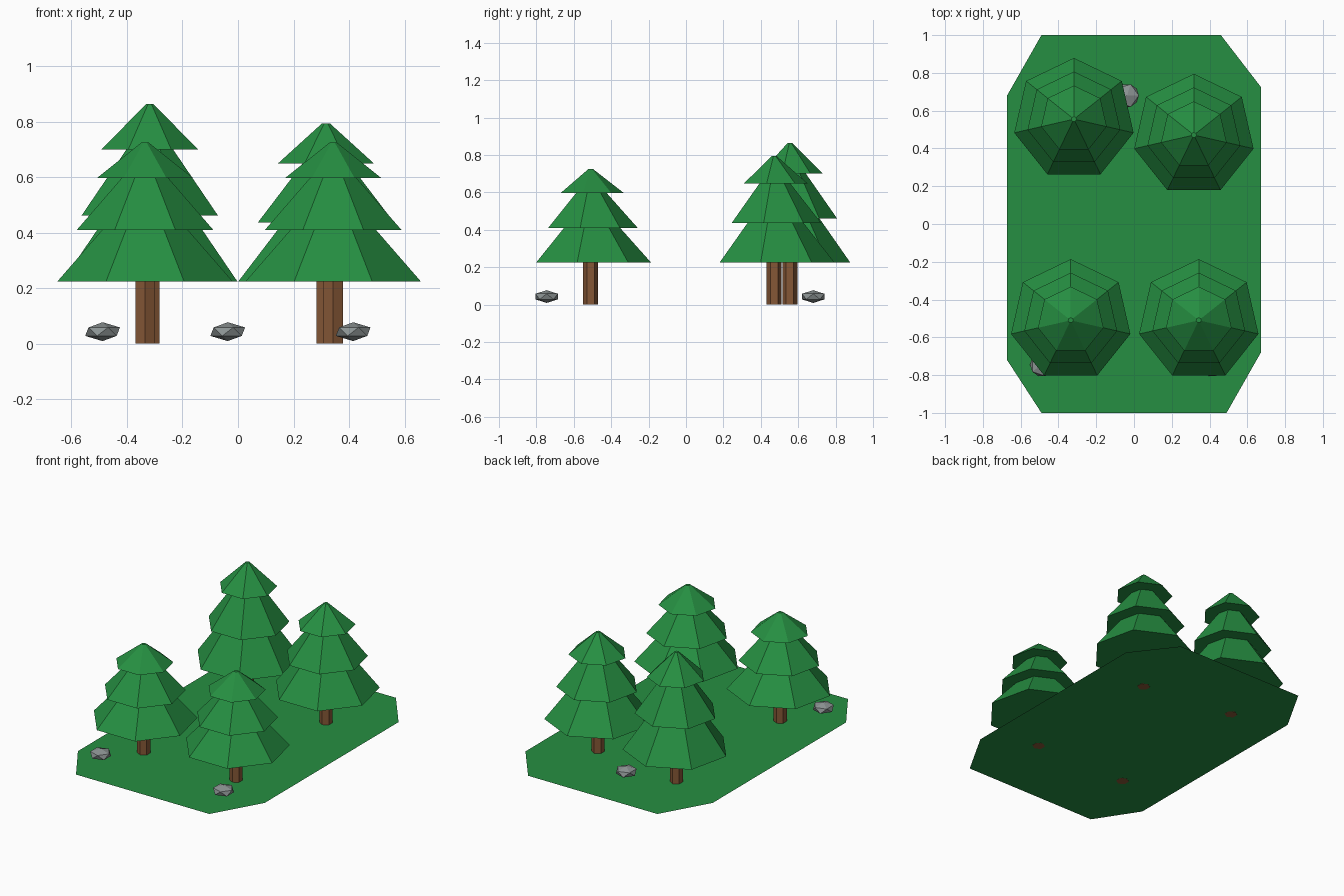
import bpy, bmesh, math
from mathutils import Matrix

if "Cube" in bpy.data.objects:
    bpy.data.objects.remove(bpy.data.objects["Cube"])


def material(name, rgb):
    m = bpy.data.materials.new(name)
    m.diffuse_color = (*rgb, 1)
    m.use_nodes = True
    m.node_tree.nodes["Principled BSDF"].inputs["Base Color"].default_value = m.diffuse_color
    return m


GREEN = material("leaf green", (0.019, 0.275, 0.054))
BROWN = material("bark brown", (0.235, 0.095, 0.037))
GREY = material("stone grey", (0.26, 0.29, 0.29))


def finish(bm, name, mat):
    bmesh.ops.recalc_face_normals(bm, faces=bm.faces)
    mesh = bpy.data.meshes.new(name)
    bm.to_mesh(mesh)
    bm.free()
    mesh.materials.append(mat)
    bpy.context.collection.objects.link(bpy.data.objects.new(name, mesh))


def lathe(name, x, y, profile, sides, mat):
    """Faceted solid of revolution with one corner pointing to +y."""
    bm = bmesh.new()
    rings = []
    for r, z in profile:
        angles = [math.pi / 2 + math.tau * k / sides for k in range(sides)]
        rings.append([bm.verts.new((x + r * math.cos(a), y + r * math.sin(a), z))
                      for a in angles])
    for low, high in zip(rings, rings[1:]):
        for k in range(sides):
            n = (k + 1) % sides
            bm.faces.new((low[k], low[n], high[n], high[k]))
    bm.faces.new(rings[0][::-1])
    bm.faces.new(rings[-1])
    finish(bm, name, mat)


# Flat grass patch with cut corners, a hair above the trunk bottoms
bm = bmesh.new()
outline = [(-0.49, -1), (0.49, -1), (0.672, -0.68), (0.672, 0.725),
           (0.46, 1), (-0.49, 1), (-0.672, 0.68), (-0.672, -0.72)]
bm.faces.new([bm.verts.new((x, y, 0.001)) for x, y in outline])
finish(bm, "grass_patch", GREEN)

# Trees: three-tier crown on a six-sided trunk
BASE = 0.224
TIERS = [(0.324, 0.158, 0, 0.372), (0.252, 0.086, 0.372, 0.745), (0.178, 0.014, 0.745, 1)]
for label, x, y, top in [("front_left", -0.335, -0.51, 0.724),
                         ("front_right", 0.343, -0.51, 0.724),
                         ("back_left", -0.318, 0.555, 0.863),
                         ("back_right", 0.317, 0.471, 0.794)]:
    h = top - BASE
    crown = []
    for wide, narrow, low, high in TIERS:
        crown += [(wide, BASE + h * low), (narrow, BASE + h * high)]
    lathe(label + "_tree_crown", x, y, crown, 7, GREEN)
    lathe(label + "_tree_trunk", x, y, [(0.04, 0), (0.04, BASE + 0.002)], 6, BROWN)

# Squashed rocks
for label, x, y in [("front_left", -0.488, -0.745), ("front_right", 0.415, -0.745),
                    ("back", -0.037, 0.68)]:
    bm = bmesh.new()
    bmesh.ops.create_icosphere(
        bm, subdivisions=1, radius=1,
        matrix=Matrix.Translation((x, y, 0.043)) @ Matrix.Diagonal((0.07, 0.07, 0.034, 1)))
    finish(bm, label + "_rock", GREY)
